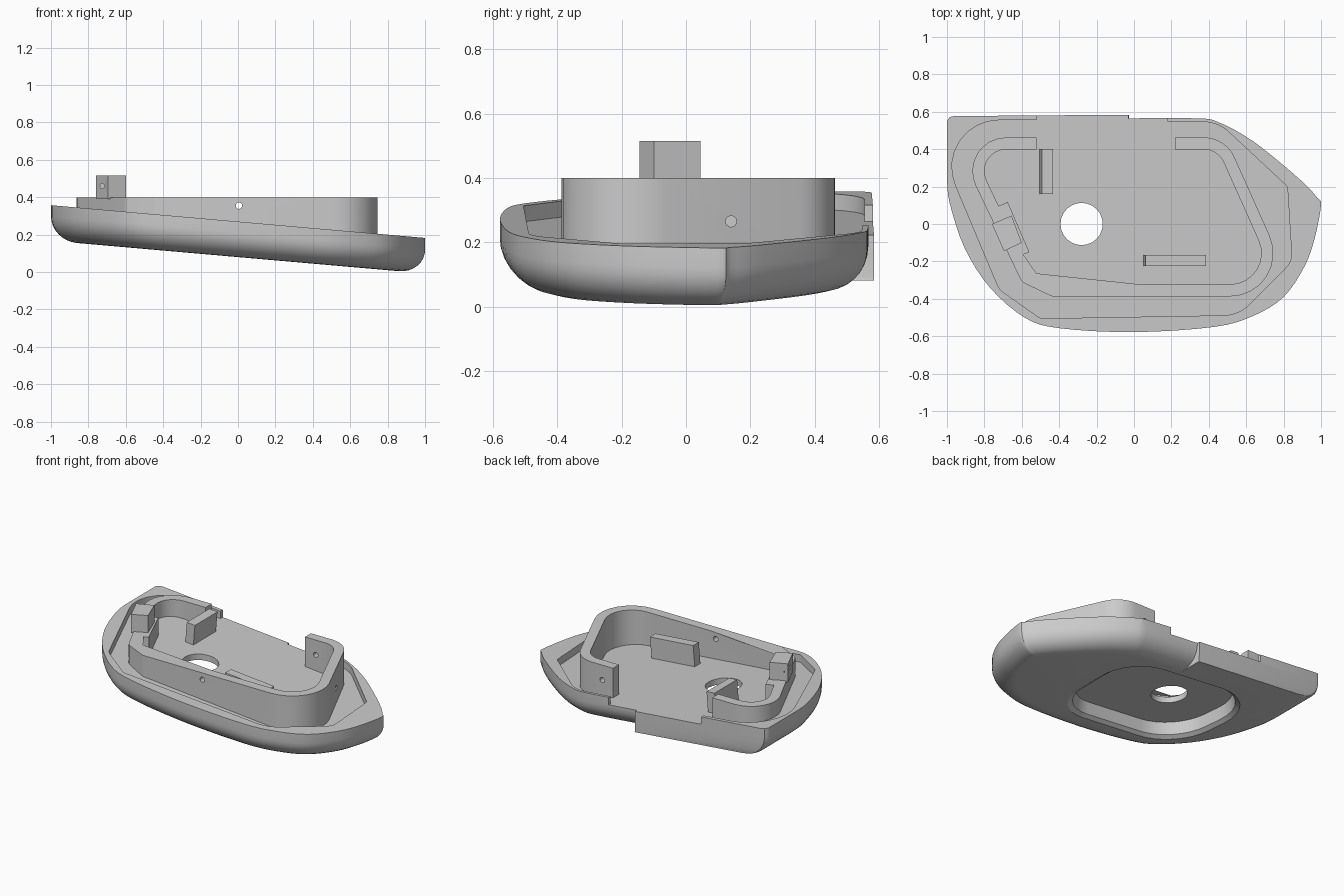
import bpy, bmesh, math
from mathutils import Vector

if "Cube" in bpy.data.objects:
    bpy.data.objects.remove(bpy.data.objects["Cube"])

TILT = 0.0875      # the tray slopes down toward +x
RIM, FLOOR, BASE = 0.27, 0.22, 0.08   # heights at x = 0

grey = bpy.data.materials.new("plain grey")
grey.use_nodes = True
grey.diffuse_color = (0.6, 0.6, 0.6, 1)
grey.node_tree.nodes["Principled BSDF"].inputs["Base Color"].default_value = (0.6, 0.6, 0.6, 1)


def loft(name, rows):
    """Closed solid through matching loops of points."""
    bm = bmesh.new()
    loops = [[bm.verts.new(p) for p in row] for row in rows]
    n = len(loops[0])
    for a, b in zip(loops, loops[1:]):
        for i in range(n):
            j = (i + 1) % n
            bm.faces.new((a[i], a[j], b[j], b[i]))
    bm.faces.new(loops[0])
    bm.faces.new(loops[-1])
    bmesh.ops.recalc_face_normals(bm, faces=bm.faces)
    mesh = bpy.data.meshes.new(name)
    bm.to_mesh(mesh)
    bm.free()
    mesh.materials.append(grey)
    ob = bpy.data.objects.new(name, mesh)
    bpy.context.collection.objects.link(ob)
    return ob


def prism(name, pts, lo, hi, tilt_lo=TILT, tilt_hi=0.0, lean=0.0):
    return loft(name, [[(x, y, lo - tilt_lo * x) for x, y in pts],
                       [(x + lean, y, hi - tilt_hi * x) for x, y in pts]])


def rounded(corners, closed=True, steps=8):
    """Polyline with an arc of radius r at each (x, y, r) corner."""
    out, n = [], len(corners)
    for i, (x, y, r) in enumerate(corners):
        p = Vector((x, y))
        if r == 0 or (not closed and i in (0, n - 1)):
            out.append(p)
            continue
        u = (Vector(corners[i - 1][:2]) - p).normalized()
        v = (Vector(corners[(i + 1) % n][:2]) - p).normalized()
        half = u.angle(v) / 2
        centre = p + (u + v).normalized() * r / math.sin(half)
        a = (p + u * r / math.tan(half) - centre).normalized()
        b = (p + v * r / math.tan(half) - centre).normalized()
        for k in range(steps + 1):
            out.append(centre + a.slerp(b, k / steps) * r)
    return out


def smooth_path(pts, steps=4):
    """Catmull-Rom curve through the points."""
    p = [Vector(q) for q in pts]
    p = [p[0]] + p + [p[-1]]
    out = []
    for a, b, c, d in zip(p, p[1:], p[2:], p[3:]):
        for k in range(steps):
            t = k / steps
            out.append(0.5 * (2 * b + (c - a) * t + (2 * a - 5 * b + 4 * c - d) * t ** 2
                              + (3 * b - a - 3 * c + d) * t ** 3))
    return out + [p[-1]]


def cylinder(name, centre, radius, length, axis):
    c = Vector(centre)
    rows = []
    for s in (-0.5, 0.5):
        row = []
        for k in range(24):
            a = math.tau * k / 24
            u, v, w = radius * math.cos(a), radius * math.sin(a), s * length
            row.append(c + Vector({"x": (w, u, v), "y": (u, w, v), "z": (u, v, w)}[axis]))
        rows.append(row)
    return loft(name, rows)


def cut(target, cutter):
    mod = target.modifiers.new("cut", "BOOLEAN")
    mod.operation, mod.solver, mod.object = "DIFFERENCE", "EXACT", cutter
    bpy.context.view_layer.objects.active = target
    bpy.ops.object.modifier_apply(modifier=mod.name)
    bpy.data.objects.remove(cutter)


# Tray body: rounded underside, flat vertical back on the -x half
flat_back = [Vector(p) for p in ((-1, 0.55), (-0.985, 0.572), (-0.96, 0.577), (-0.03, 0.584))]
curve = smooth_path([(-0.03, 0.565), (0.33, 0.565), (0.45, 0.545), (0.64, 0.44), (0.885, 0.24),
                     (0.98, 0.14), (1, 0.1), (0.965, -0.08), (0.91, -0.23), (0.8, -0.39),
                     (0.64, -0.49), (0.43, -0.55), (0, -0.578), (-0.4, -0.557), (-0.585, -0.5),
                     (-0.77, -0.34), (-0.905, -0.13), (-0.985, 0.11), (-1, 0.24)])


def body_row(drop, inset):
    row = [(p.x * (1 - inset), p.y) for p in flat_back]
    row += [(p.x * (1 - inset), p.y * (1 - inset / 0.57)) for p in curve]
    return [(x, y, RIM - drop - TILT * x) for x, y in row]


rows = [body_row(0, 0)]
for k in range(9):
    a = math.pi / 2 * k / 8
    rows.append(body_row(0.06 + 0.13 * math.sin(a), 0.14 * (1 - math.cos(a))))
body = loft("tray_body", rows)

# Recessed floor, open at the back
recess = rounded([(0.18, 0.7, 0), (0.18, 0.548, 0), (0.45, 0.545, 0.2), (0.82, 0.2, 0.03),
                  (0.845, -0.2, 0.1), (0.56, -0.487, 0.2), (-0.5, -0.505, 0.05),
                  (-0.72, -0.35, 0.1), (-1.1, 0.555, 0.25), (-0.52, 0.555, 0), (-0.52, 0.7, 0)])
cut(body, prism("recess_cutter", recess, FLOOR, 0.6))

# Underside pocket with a flared mouth, and the round cable hole
pocket = rounded([(0.32, 0.36, 0.25), (0.32, -0.36, 0.25), (-0.62, -0.36, 0.3), (-0.7, 0.36, 0.3)])
mid = Vector((-0.2, 0))
pocket_rows = []
for z, grow in ((BASE - 0.05, 1.1), (BASE, 1.06), (BASE + 0.02, 1.0), (BASE + 0.1, 0.97)):
    loop = [mid + (p - mid) * grow for p in pocket]
    pocket_rows.append([(p.x, p.y, z - TILT * p.x) for p in loop])
cut(body, loft("pocket_cutter", pocket_rows))
cut(body, cylinder("hole_cutter", (-0.28, 0, 0.2), 0.113, 1, "z"))

# Upright wall with an opening at the back
outer = rounded([(-0.52, 0.463, 0), (-0.97, 0.463, 0.18), (-0.6, -0.31, 0.05), (-0.44, -0.387, 0.03),
                 (0.87, -0.387, 0.23), (0.49, 0.463, 0.18), (0.22, 0.463, 0)], closed=False)
inner = []
for i, p in enumerate(outer):
    t1 = (p - outer[i - 1]).normalized() if i else None
    t2 = (outer[i + 1] - p).normalized() if i < len(outer) - 1 else None
    t = ((t1 or t2) + (t2 or t1)).normalized()
    inner.append(p + Vector((-t.y, t.x)) * 0.064 / t.dot(t1 or t2))
wall = prism("upright_wall", outer + inner[::-1], FLOOR - 0.01, 0.4)
for centre, axis in (((0.005, -0.355, 0.355), "y"), ((0.3, 0.43, 0.3), "y"), ((0.7, 0.14, 0.265), "x")):
    cut(wall, cylinder("screw_cutter", centre, 0.017, 0.2, axis))

# Thickened pad inside the wall, with the tall post on it
pad = prism("wall_pad", [(-0.74, 0.09), (-0.675, 0.117), (-0.56, -0.15), (-0.62, -0.175)], FLOOR - 0.01, 0.399)
post = prism("post", [(-0.655, 0.045), (-0.6, -0.1), (-0.695, -0.145), (-0.76, 0)], 0.39, 0.515, 0)
cut(post, cylinder("post_cutter", (-0.727, -0.06, 0.46), 0.013, 0.14, "y"))


# Two upright ribs on the floor, square to the slope
def rib(name, x0, x1, y0, y1, height):
    return prism(name, [(x0, y0), (x1, y0), (x1, y1), (x0, y1)], FLOOR - 0.005,
                 FLOOR + height, TILT, TILT, TILT * height)


ribs = [rib("back_rib", -0.505, -0.445, 0.16, 0.4, 0.135),
        rib("front_rib", 0.05, 0.372, -0.225, -0.165, 0.14)]

# Smooth curved faces, keep edges crisp
bpy.ops.object.select_all(action="DESELECT")
for ob in [body, wall, pad, post] + ribs:
    ob.select_set(True)
bpy.context.view_layer.objects.active = body
bpy.ops.object.shade_smooth_by_angle(angle=math.radians(30))
